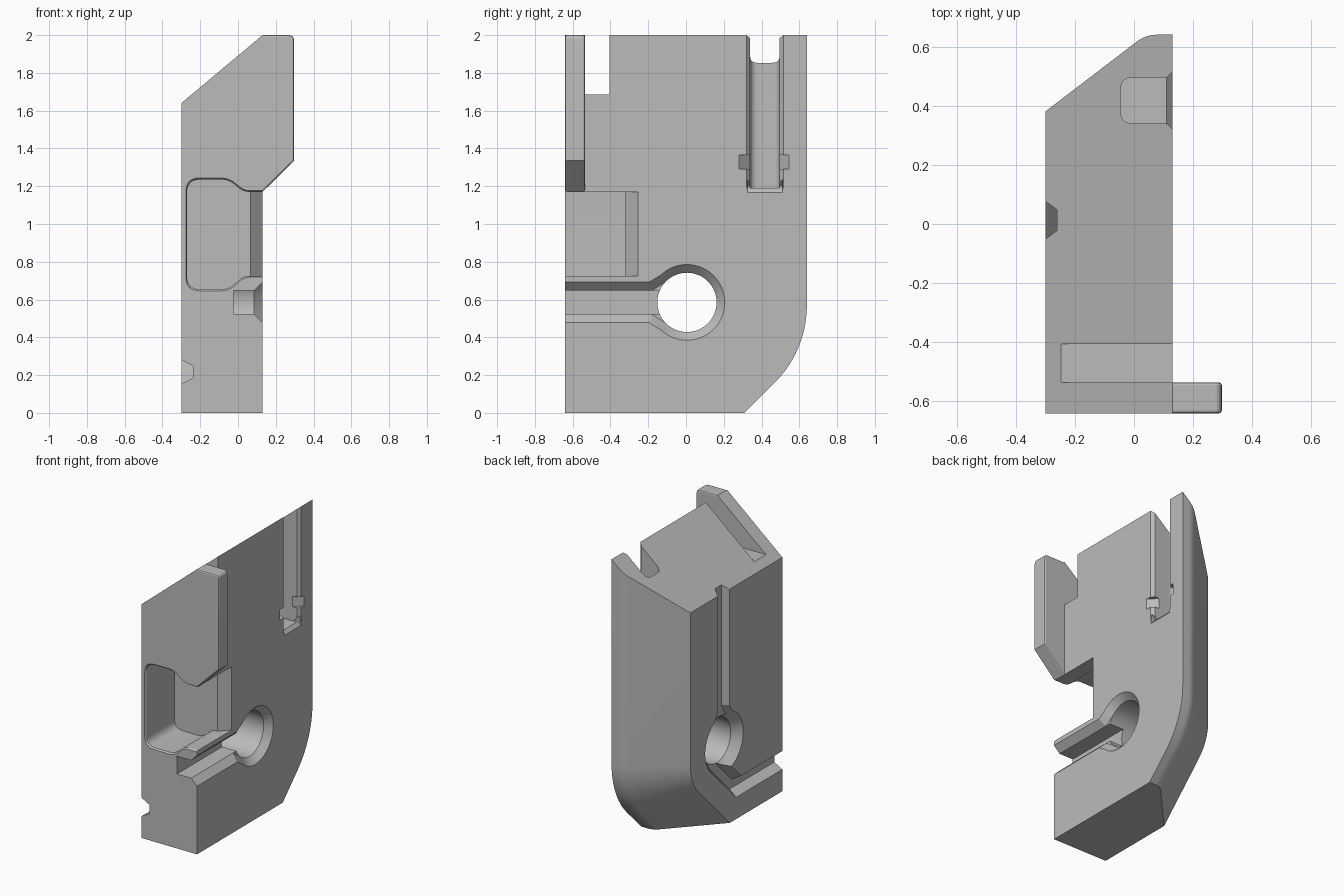
import bpy, bmesh
from math import sin, cos, pi, radians, sqrt
from mathutils import Vector

if "Cube" in bpy.data.objects:
    bpy.data.objects.remove(bpy.data.objects["Cube"])

grey = bpy.data.materials.new("plain grey")
grey.use_nodes = True
GREY = (0.5, 0.5, 0.5, 1)
grey.diffuse_color = GREY
grey.node_tree.nodes["Principled BSDF"].inputs["Base Color"].default_value = GREY


def ring(axis, pts, d):
    """Place a 2D outline at distance d along an axis."""
    place = {"x": lambda u, v: (d, u, v), "y": lambda u, v: (u, d, v), "z": lambda u, v: (u, v, d)}[axis]
    return [place(u, v) for u, v in pts]


def loft(name, rings):
    """Closed solid through a list of matching rings."""
    bm = bmesh.new()
    rows = [[bm.verts.new(p) for p in r] for r in rings]
    n = len(rows[0])
    for a, b in zip(rows, rows[1:]):
        for i in range(n):
            j = (i + 1) % n
            bm.faces.new((a[i], a[j], b[j], b[i]))
    bm.faces.new(rows[0])
    bm.faces.new(rows[-1])
    bmesh.ops.recalc_face_normals(bm, faces=bm.faces)
    mesh = bpy.data.meshes.new(name)
    bm.to_mesh(mesh)
    bm.free()
    mesh.materials.append(grey)
    ob = bpy.data.objects.new(name, mesh)
    bpy.context.collection.objects.link(ob)
    return ob


def prism(name, axis, pts, a, b):
    return loft(name, [ring(axis, pts, a), ring(axis, pts, b)])


def rounded(corners, steps=8, closed=True):
    """Outline whose corners (u, v, tangent length) are eased."""
    out, n = [], len(corners)
    for i, (u, v, t) in enumerate(corners):
        p = Vector((u, v))
        if t == 0 or (not closed and i in (0, n - 1)):
            out.append((u, v))
            continue
        prev, nxt = Vector(corners[i - 1][:2]), Vector(corners[(i + 1) % n][:2])
        a, b = p + (prev - p).normalized() * t, p + (nxt - p).normalized() * t
        for k in range(steps + 1):
            s = k / steps
            out.append(tuple(a * (1 - s) ** 2 + p * 2 * s * (1 - s) + b * s * s))
    return out


def circle(cy, cz, r, n=64):
    return [(cy + r * cos(2 * pi * k / n), cz + r * sin(2 * pi * k / n)) for k in range(n)]


# Body: side outline, inset toward the -x side, with a sloping top
def body_outline(x, inset):
    top = 1.64 + (x + 0.3) * 0.36 / 0.43
    arc = [radians(-45 + 45 * k / 12) for k in range(13)]
    r = 0.58 - inset
    pts = [(-0.64, 0), (0.31 - inset * sqrt(2), 0)]
    pts += [(0.06 + r * cos(a), 0.57 + r * sin(a)) for a in arc]
    return pts + [(0.64 - inset, top), (-0.64, top)]


steps = rounded([(0.13, 0, 0), (0.04, 0, 0.04), (-0.3, 0.26, 0)], 6, closed=False)
body = loft("body", [ring("x", body_outline(x, o), x) for x, o in steps])

cutters = []
HY, HZ = 0.005, 0.585

# Notch behind the front plate
cutters.append(prism("notch", "x", [(-0.535, 1.685), (-0.405, 1.685), (-0.405, 2.2), (-0.535, 2.2)], -0.5, 0.3))

# Front pocket, open to the side, with an eased rim and a slanted back corner
pocket = rounded([(-0.27, 0.655, 0.07), (-0.05, 0.655, 0.04), (0.03, 0.725, 0.03), (0.2, 0.725, 0),
                  (0.2, 1.17, 0), (0.03, 1.17, 0.03), (-0.05, 1.235, 0.04), (-0.27, 1.235, 0.07)])
rim = [(-0.08 + (u + 0.08) * 1.06, 0.945 + (v - 0.945) * 1.06) for u, v in pocket]
cutters.append(loft("pocket", [ring("y", rim, -0.65), ring("y", pocket, -0.63), ring("y", pocket, -0.32)]))
cutters.append(prism("pocket_corner", "z", [(0.065, -0.4), (0.065, -0.32), (0.15, -0.235), (0.15, -0.4)], 0.725, 1.17))

# Through hole flared at both ends
cutters.append(loft("hole", [ring("x", circle(HY, HZ, r), x) for x, r in
                             ((-0.31, 0.22), (-0.24, 0.157), (0.085, 0.157), (0.14, 0.21))]))

# Flared groove from the front to the hole, with a widening neck
half = [(-0.025, 0.0625), (0.085, 0.0625), (0.14, 0.117)]
groove = [(x, HZ - h) for x, h in half] + [(x, HZ + h) for x, h in reversed(half)]
cutters.append(prism("side_groove", "y", groove, -0.7, 0.0))


def neck(y0, h0, y1, h1):
    return [(y0, HZ - h0), (y1, HZ - h1), (y1, HZ + h1), (y0, HZ + h0)]


cutters.append(loft("groove_neck", [ring("x", neck(-0.2, 0.117, -0.11, 0.17), 0.14),
                                    ring("x", neck(-0.18, 0.0625, -0.1, 0.115), 0.085)]))

# Groove from the top down to the hole on the other side
GY = 0.013
cutters.append(prism("rear_groove", "z", [(-0.31, GY - 0.072), (-0.26, GY - 0.035),
                                          (-0.26, GY + 0.035), (-0.31, GY + 0.072)], HZ, 2.1))
cutters.append(loft("rear_neck", [
    ring("x", [(GY - a, 0.83), (GY + a, 0.83), (GY + b, 0.72), (GY - b, 0.72)], x)
    for x, a, b in ((-0.31, 0.07, 0.14), (-0.26, 0.035, 0.09))]))

# Lower groove from the front, bending up to the hole
path = [((-0.7, 0.2175), (0, 1)), ((-0.155, 0.2175), (-0.414, 1)), ((0.1075, 0.4825), (-0.707, 0.707))]
section = [(-0.31, -0.07), (-0.237, -0.03), (-0.237, 0.03), (-0.31, 0.07)]
cutters.append(loft("lower_groove", [[(x, y + ny * w, z + nz * w) for x, w in section]
                                     for (y, z), (ny, nz) in path]))

# Upright slot with chamfered mouth and two side catches
slot = rounded([(-0.045, 0.34, 0.04), (-0.045, 0.495, 0.04), (0.11, 0.495, 0), (0.14, 0.525, 0),
                (0.14, 0.31, 0), (0.11, 0.34, 0)])
cutters.append(prism("slot", "z", slot, 1.19, 2.1))
cutters.append(prism("slot_foot", "y", [(0.09, 1.2), (0.11, 1.19), (0.14, 1.155), (0.14, 1.25)], 0.325, 0.51))
cutters.append(prism("slot_catch", "z", [(0.14, 0.275), (0.13, 0.28), (0.07, 0.345), (0.07, 0.49),
                                         (0.13, 0.545), (0.14, 0.55)], 1.29, 1.365))

for c in cutters:
    c.hide_render = True
    mod = body.modifiers.new(c.name, "BOOLEAN")
    mod.object, mod.operation, mod.solver = c, "DIFFERENCE", "EXACT"
    bpy.context.view_layer.objects.active = body
    bpy.ops.object.modifier_apply(modifier=mod.name)
    bpy.data.objects.remove(c)

# Plate overhanging the side at the front, with eased rims
hook = prism("front_plate", "y", rounded([(0.13, 1.17, 0), (0.297, 1.335, 0), (0.297, 2, 0.03), (0.13, 2, 0)], 4),
             -0.64, -0.535)
bm = bmesh.new()
bm.from_mesh(hook.data)
edges = [e for e in bm.edges if abs(e.verts[0].co.y - e.verts[1].co.y) < 0.001
         and max(v.co.x for v in e.verts) > 0.14]
bmesh.ops.bevel(bm, geom=edges, offset=0.01, segments=2, profile=0.5, affect="EDGES")
bm.to_mesh(hook.data)
bm.free()

for ob in (body, hook):
    bpy.ops.object.select_all(action="DESELECT")
    ob.select_set(True)
    bpy.context.view_layer.objects.active = ob
    bpy.ops.object.shade_smooth_by_angle(angle=radians(15))
